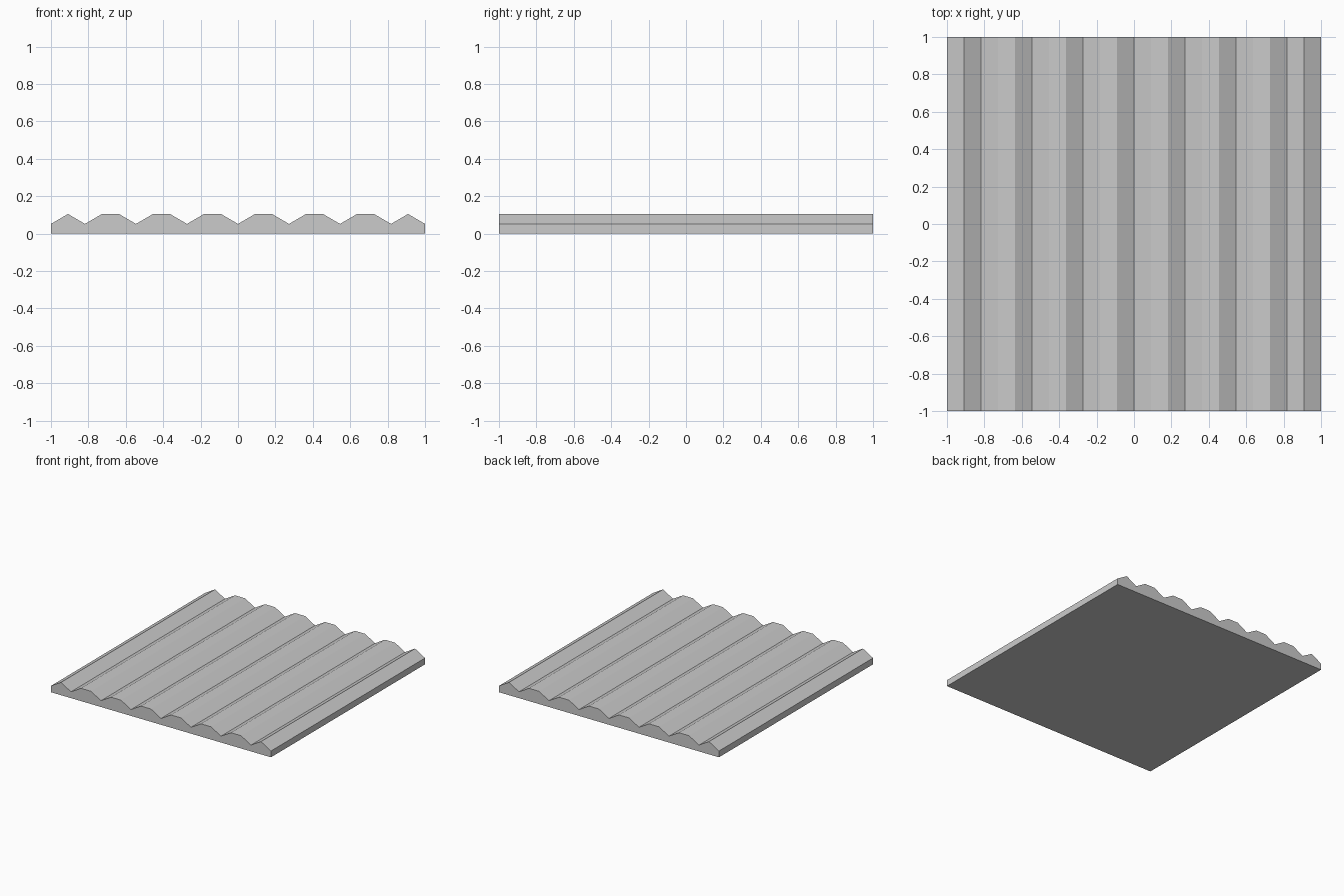
import bpy
import bmesh

if "Cube" in bpy.data.objects:
    bpy.data.objects.remove(bpy.data.objects["Cube"])

STEPS = 11       # profile columns on each side of the centre
VALLEY = 0.052   # height of the grooves and side edges
RIDGE = 0.105    # height of the flat ridge tops

# Corrugated cross-section: a groove at every third column and at both edges
profile = [(-1, 0)]
for i in range(-STEPS, STEPS + 1):
    low = i % 3 == 0 or abs(i) == STEPS
    profile.append((i / STEPS, VALLEY if low else RIDGE))
profile.append((1, 0))

# Extrude the cross-section from front to back
bm = bmesh.new()
face = bm.faces.new([bm.verts.new((x, -1, z)) for x, z in profile])
result = bmesh.ops.extrude_face_region(bm, geom=[face], use_keep_orig=True)
verts = [g for g in result["geom"] if isinstance(g, bmesh.types.BMVert)]
bmesh.ops.translate(bm, verts=verts, vec=(0, 2, 0))
bmesh.ops.recalc_face_normals(bm, faces=bm.faces)

mesh = bpy.data.meshes.new("corrugated_panel")
bm.to_mesh(mesh)
bm.free()
panel = bpy.data.objects.new("corrugated_panel", mesh)
bpy.context.collection.objects.link(panel)
